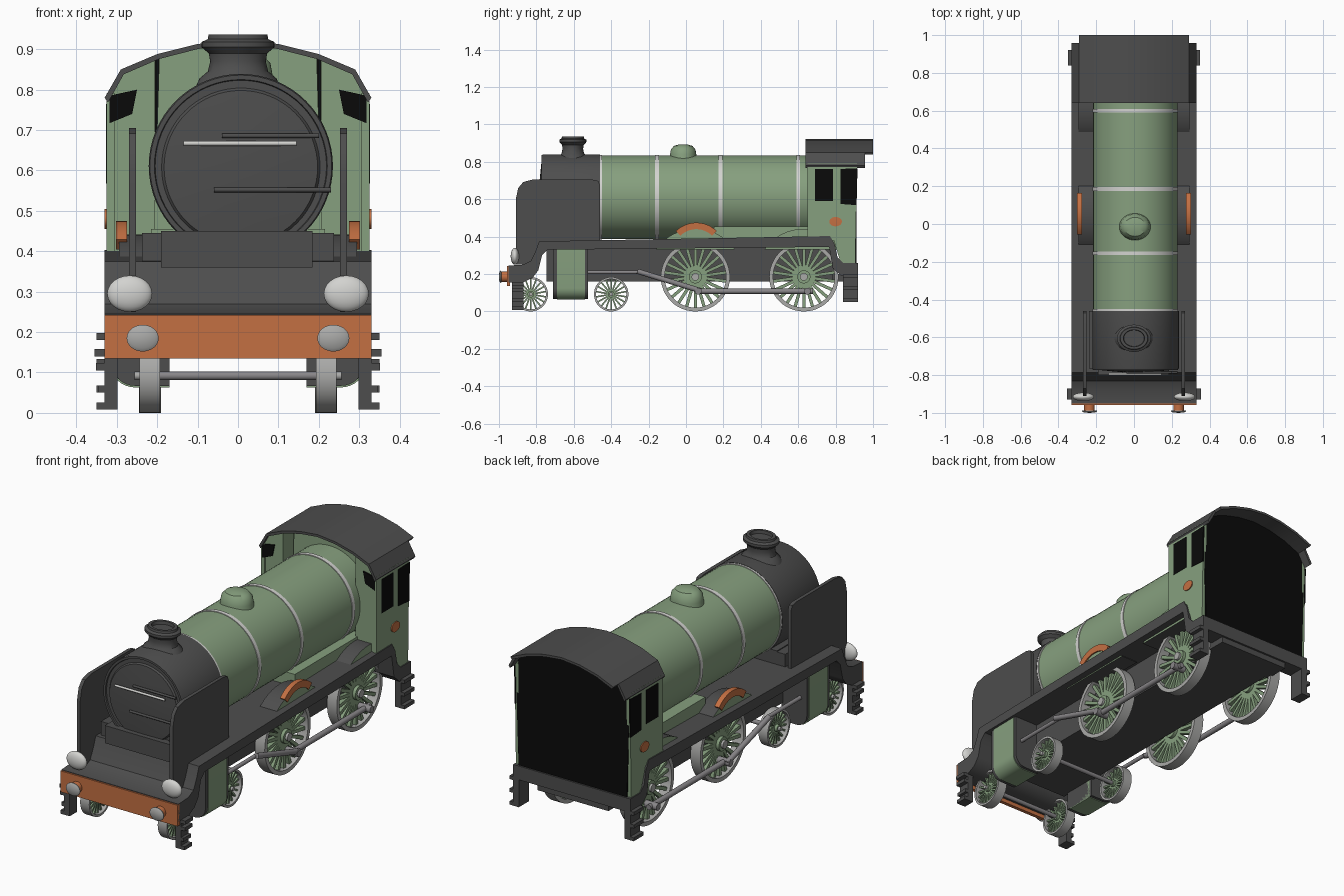
import bpy, bmesh, math
from mathutils import Vector, Matrix

if "Cube" in bpy.data.objects:
    bpy.data.objects.remove(bpy.data.objects["Cube"])


def material(name, r, g, b):
    m = bpy.data.materials.new(name)
    m.use_nodes = True
    m.diffuse_color = (r, g, b, 1)
    node = next(n for n in m.node_tree.nodes if n.type == 'BSDF_PRINCIPLED')
    node.inputs["Base Color"].default_value = (r, g, b, 1)
    node.inputs["Roughness"].default_value = 0.6
    return m


GREEN = material("sage green", 0.24, 0.35, 0.21)
DARK = material("charcoal", 0.075, 0.075, 0.075)
ORANGE = material("burnt orange", 0.55, 0.16, 0.055)
STEEL = material("steel", 0.4, 0.4, 0.39)
ROD = material("rod grey", 0.25, 0.24, 0.25)
PALE = material("pale grey", 0.65, 0.65, 0.63)
BLACK = material("black", 0.003, 0.003, 0.003)


def finish(name, bm, mat, mirror=False, mat2=None, rule=None):
    """Turn a bmesh into an object, smooth with sharp edges kept."""
    bmesh.ops.recalc_face_normals(bm, faces=bm.faces)
    for f in bm.faces:
        f.smooth = True
        if rule and rule(f):
            f.material_index = 1
    for e in bm.edges:
        e.smooth = e.calc_face_angle(0) < 0.6
    me = bpy.data.meshes.new(name)
    bm.to_mesh(me)
    bm.free()
    me.materials.append(mat)
    if mat2:
        me.materials.append(mat2)
    ob = bpy.data.objects.new(name, me)
    bpy.context.scene.collection.objects.link(ob)
    if mirror:
        ob.modifiers.new("Mirror", 'MIRROR')
    return ob


def extrude(name, pts, axis, a, b, mat, **kw):
    """Extrude a 2D outline along an axis from a to b."""
    place = {'x': lambda u, v: (a, u, v), 'y': lambda u, v: (u, a, v)}[axis]
    bm = bmesh.new()
    face = bm.faces.new([bm.verts.new(place(u, v)) for u, v in pts])
    geo = bmesh.ops.extrude_face_region(bm, geom=[face])["geom"]
    step = Vector((b - a, 0, 0)) if axis == 'x' else Vector((0, b - a, 0))
    bmesh.ops.translate(bm, vec=step, verts=[g for g in geo if isinstance(g, bmesh.types.BMVert)])
    return finish(name, bm, mat, **kw)


def box(name, x, y, z, mat, **kw):
    pts = [(y[0], z[0]), (y[1], z[0]), (y[1], z[1]), (y[0], z[1])]
    return extrude(name, pts, 'x', x[0], x[1], mat, **kw)


def lathe(name, prof, loc, axis, mat, n=48, scale=(1, 1, 1), **kw):
    """Spin (radius, height) points about an axis through loc."""
    bm = bmesh.new()
    vs = [bm.verts.new((r, 0, h)) for r, h in prof]
    es = [bm.edges.new(p) for p in zip(vs, vs[1:])]
    bmesh.ops.spin(bm, geom=vs + es, cent=(0, 0, 0), axis=(0, 0, 1),
                   angle=math.tau, steps=n, use_duplicate=False)
    bmesh.ops.remove_doubles(bm, verts=bm.verts, dist=0.0001)
    turn = Vector((0, 0, 1)).rotation_difference(Vector(axis)).to_matrix().to_4x4()
    bm.transform(Matrix.Translation(loc) @ Matrix.Diagonal((*scale, 1)) @ turn)
    return finish(name, bm, mat, **kw)


def rod(name, p, q, r, mat, n=12, **kw):
    d = Vector(q) - Vector(p)
    h = d.length
    return lathe(name, [(0, 0), (r, 0), (r, h), (0, h)], p, d.normalized(), mat, n, **kw)


def arc(cy, cz, r, a0, a1, n):
    return [(cy + r * math.cos(math.radians(a0 + (a1 - a0) * i / n)),
             cz + r * math.sin(math.radians(a0 + (a1 - a0) * i / n))) for i in range(n + 1)]


# Boiler, smokebox and bands
CX, CZ, Y = 0.007, 0.611, (0, 1, 0)
rod("boiler", (CX, -0.46, CZ), (CX, 0.74, CZ), 0.223, GREEN, 64)
lathe("smokebox", [(0, -0.765), (0.212, -0.765), (0.214, -0.772), (0.225, -0.772), (0.228, -0.765),
                   (0.228, -0.46), (0, -0.46)], (CX, 0, CZ), Y, DARK, 64)
lathe("smokebox_door", [(0, -0.785), (0.1, -0.782), (0.19, -0.773), (0.2, -0.76)],
      (CX, 0, CZ - 0.003), Y, DARK, 64)
for y in (-0.46, -0.155, 0.185, 0.6):
    rod("boiler_band", (CX, y - 0.01, CZ), (CX, y + 0.01, CZ), 0.2265, PALE, 64)
rod("door_handrail", (-0.135, -0.795, 0.667), (0.145, -0.795, 0.667), 0.006, PALE)
rod("upper_hinge", (-0.04, -0.785, 0.686), (0.2, -0.785, 0.686), 0.006, DARK)
rod("lower_hinge", (-0.06, -0.785, 0.552), (0.23, -0.785, 0.552), 0.006, DARK)
box("smokebox_saddle", (-0.19, 0.185), (-0.8, -0.46), (0.36, 0.45), DARK)
box("saddle_step", (-0.237, 0.237), (-0.765, -0.46), (0.36, 0.445), DARK)
box("firebox_base", (-0.215, 0.215), (0.15, 0.7), (0.38, 0.455), GREEN)

# Chimney and dome
lathe("chimney", [(0.09, 0.79), (0.076, 0.828), (0.06, 0.845), (0.055, 0.87), (0.058, 0.89),
                  (0.072, 0.905), (0.072, 0.918), (0.06, 0.925), (0.058, 0.936), (0.045, 0.936),
                  (0.043, 0.92), (0, 0.92)], (0, -0.605, 0), (0, 0, 1), DARK, scale=(1.25, 1, 1))
lathe("steam_dome", [(0.075, 0.8), (0.07, 0.84), (0.066, 0.865), (0.05, 0.885), (0.025, 0.892),
                     (0, 0.893)], (0.005, -0.015, 0), (0, 0, 1), GREEN, scale=(1.14, 1, 1))

# Running board sweeping down at both ends, and inner frame
board = [(-0.95, 0.245), (-0.87, 0.25), (-0.83, 0.27), (-0.805, 0.32), (-0.785, 0.375),
         (0.77, 0.403), (0.795, 0.36), (0.81, 0.29), (0.84, 0.26), (0.92, 0.26), (0.92, 0.19),
         (0.83, 0.19), (0.785, 0.23), (0.765, 0.345), (-0.74, 0.33), (-0.77, 0.3),
         (-0.79, 0.22), (-0.82, 0.18), (-0.87, 0.155), (-0.95, 0.155)]
extrude("running_board", board, 'x', -0.33, 0.33, DARK)
box("inner_frame", (-0.18, 0.18), (-0.745, 0.79), (0.16, 0.36), DARK)
box("rear_drawbar", (-0.2, 0.2), (0.78, 0.91), (0.16, 0.2), DARK)

# Smoke deflectors
extrude("smoke_deflector", [(-0.91, 0.25), (-0.91, 0.6), (-0.897, 0.66), (-0.87, 0.692), (-0.82, 0.705),
                            (-0.5, 0.705), (-0.47, 0.698), (-0.46, 0.675), (-0.46, 0.375),
                            (-0.78, 0.375), (-0.82, 0.25)], 'x', 0.252, 0.27, DARK, mirror=True)

# Buffer beam, buffers and lamps
box("buffer_beam", (-0.33, 0.33), (-0.958, -0.94), (0.135, 0.242), ORANGE)
rod("buffer_stock", (0.236, -0.99, 0.185), (0.236, -0.95, 0.185), 0.028, ORANGE, 24, mirror=True)
lathe("buffer_head", [(0, -1), (0.025, -0.998), (0.033, -0.992), (0.033, -0.988), (0, -0.986)],
      (0.236, 0, 0.185), Y, STEEL, 32, scale=(1.2, 1, 1), mirror=True)
lathe("front_lamp", arc(0, 0, 0.045, -90, 90, 12), (0.268, -0.915, 0.295), (0, 0, 1), PALE, 32,
      scale=(1.24, 0.5, 1), mirror=True)

# Footsteps
box("front_step_post", (0.298, 0.33), (-0.93, -0.87), (0.01, 0.2), DARK, mirror=True)
box("rear_step_post", (0.298, 0.33), (0.84, 0.92), (0.05, 0.26), DARK, mirror=True)
for z, x in ((0.008, 0.35), (0.05, 0.345), (0.105, 0.352), (0.14, 0.355)):
    box("front_step", (0.298, x), (-0.93, -0.87), (z, z + 0.018), DARK, mirror=True)
for z in (0.05, 0.115, 0.18):
    box("rear_step", (0.298, 0.35), (0.84, 0.92), (z, z + 0.018), DARK, mirror=True)


# Spoked wheels
def wheel(name, y, r, spokes, x0, x1):
    rim = r - 0.1 * r - 0.002
    lathe(name + "_tyre", [(rim, x0), (r, x0), (r, x1), (rim, x1), (rim, x0)], (0, y, r), (1, 0, 0),
          STEEL, 48, mirror=True)
    rod(name + "_hub", (x0, y, r), (x1, y, r), r * 0.19, GREEN, 24, mirror=True)
    rod(name + "_axle_cap", (x1, y, r), (x1 + 0.012, y, r), r * 0.11, STEEL, 16, mirror=True)
    bm = bmesh.new()
    mid = (x0 + x1) / 2
    for i in range(spokes):
        spin = Matrix.Rotation(math.tau * i / spokes, 4, 'X')
        m = Matrix.Translation((mid, y, r)) @ spin @ Matrix.Translation((0, 0, r * 0.53)) \
            @ Matrix.Diagonal((0.022, r * 0.09, r * 0.78, 1))
        bmesh.ops.create_cube(bm, size=1, matrix=m)
    finish(name + "_spokes", bm, GREEN, mirror=True)
    rod(name + "_axle", (-x0, y, r), (x0, y, r), 0.011, ROD)


for y in (0.05, 0.63):
    wheel("driving_wheel", y, 0.185, 22, 0.19, 0.245)
for y in (-0.83, -0.4):
    wheel("leading_wheel", y, 0.092, 18, 0.193, 0.244)

# Cylinders with cladding
def cylinder_outline(g):
    return [(0.17, 0.35), (0.17, 0.067 - g)] + arc(0.255, 0.125, 0.058 + g, -90, 0, 8) + [(0.313 + g, 0.35)]


extrude("cylinder", cylinder_outline(0), 'y', -0.71, -0.525, DARK, mirror=True)
extrude("cylinder_cladding", cylinder_outline(0.004), 'y', -0.69, -0.54, GREEN, mirror=True)

# Motion rods
rod("piston_rod", (0.275, -0.53, 0.21), (0.275, -0.25, 0.21), 0.01, ROD, mirror=True)
rod("connecting_rod", (0.285, -0.26, 0.215), (0.285, 0.08, 0.11), 0.014, ROD, mirror=True)
rod("coupling_rod", (0.265, 0.05, 0.108), (0.265, 0.68, 0.108), 0.014, ROD, mirror=True)
for y in (0.065, 0.65):
    rod("crank_pin", (0.23, y, 0.108), (0.3, y, 0.108), 0.018, ROD, mirror=True)

# Splashers: green sides, dark tops
for y in (0.05, 0.63):
    extrude("splasher", arc(y, 0.185, 0.257, 35, 145, 16), 'x', 0.2, 0.295, GREEN, mirror=True,
            mat2=DARK, rule=lambda f: abs(f.normal.x) < 0.5)
extrude("splasher_trim", arc(0.055, 0.32, 0.155, 45, 135, 12) + arc(0.055, 0.32, 0.12, 135, 45, 12),
        'x', 0.275, 0.302, ORANGE, mirror=True)

# Cab walls
extrude("cab_side", [(0.65, 0.38), (0.65, 0.79), (0.915, 0.79), (0.905, 0.25), (0.83, 0.25), (0.79, 0.38)],
        'x', 0.305, 0.325, GREEN, mirror=True)
extrude("cab_front_side", [(0.205, 0.38), (0.324, 0.38), (0.324, 0.78), (0.286, 0.842), (0.205, 0.878)],
        'y', 0.655, 0.74, GREEN, mirror=True)
half = [(0.33, 0.78), (0.29, 0.85), (0.2, 0.888), (0.1, 0.913)]
roof = half + [(0, 0.923)] + [(-x, z) for x, z in reversed(half)]
inner = [(x * 0.975, z - 0.012) for x, z in roof]
extrude("cab_front_middle", inner[2:-2] + [(-0.21, 0.38), (0.21, 0.38)], 'y', 0.73, 0.745, GREEN)
extrude("cab_back", inner + [(-0.305, 0.26), (0.305, 0.26)], 'y', 0.9, 0.912, BLACK)

# Cab windows and badge
extrude("front_window", [(0.25, 0.8), (0.262, 0.74), (0.318, 0.717), (0.318, 0.785)], 'y', 0.649, 0.656,
        BLACK, mirror=True)
box("side_window", (0.32, 0.327), (0.69, 0.785), (0.59, 0.762), BLACK, mirror=True)
extrude("rear_side_window", [(0.825, 0.575), (0.912, 0.568), (0.917, 0.765), (0.825, 0.762)], 'x',
        0.32, 0.327, BLACK, mirror=True)
lathe("cab_badge", [(0, 0.32), (0.025, 0.32), (0.025, 0.33), (0, 0.331)], (0, 0.8, 0.48), (1, 0, 0),
      ORANGE, 24, scale=(1, 1.35, 1), mirror=True)

# Curved roof with rear lip
extrude("cab_roof", roof + inner[::-1], 'y', 0.64, 0.957, DARK)
extrude("roof_rear_lip", roof[1:-1] + inner[-2:0:-1], 'y', 0.95, 1.0, DARK)
